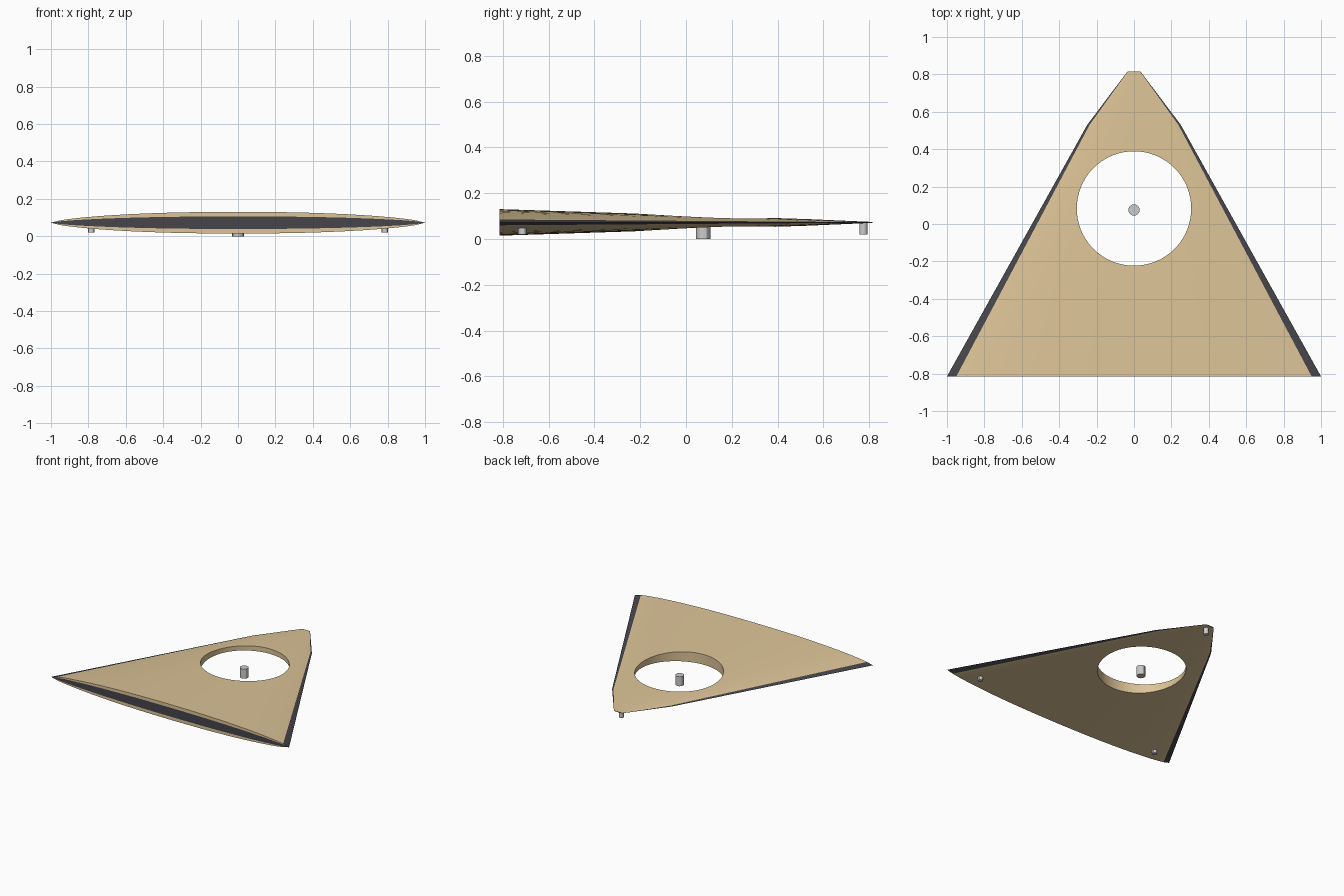
import bpy, bmesh, math

if "Cube" in bpy.data.objects:
    bpy.data.objects.remove(bpy.data.objects["Cube"])

MID = 0.0725      # height of the sharp rim
THICK = 0.058     # half thickness per unit of half width


def material(name, color):
    m = bpy.data.materials.new(name)
    m.diffuse_color = color
    m.use_nodes = True
    m.node_tree.nodes["Principled BSDF"].inputs["Base Color"].default_value = m.diffuse_color
    return m


def cylinder(name, x, y, z0, z1, r, sides):
    bpy.ops.mesh.primitive_cylinder_add(vertices=sides, radius=r, depth=z1 - z0,
                                        location=(x, y, (z0 + z1) / 2))
    o = bpy.context.object
    o.name = name
    return o


def smooth(o):
    bpy.ops.object.select_all(action='DESELECT')
    o.select_set(True)
    bpy.context.view_layer.objects.active = o
    bpy.ops.object.shade_smooth_by_angle(angle=math.radians(30))


tan = material("tan", (0.72, 0.55, 0.31, 1))
dark = material("dark_edge", (0.06, 0.06, 0.07, 1))


# Lens cross-section, scaled with the width along the wing
def bulge(u):
    return THICK * max(0.0, 1 - abs(u) ** 2.2) ** 0.68


pos = [math.sin(i / 12 * math.pi / 2) * 0.95 for i in range(13)]
us = [-1] + [-p for p in reversed(pos[1:])] + pos + [1]
n = len(us)
stations = [(-0.815, 1.0), (0.53, 0.25), (0.815, 0.035)]

bm = bmesh.new()
rings = []
for y, w in stations:
    top = [bm.verts.new((u * w, y, MID + bulge(u) * w)) for u in us]
    low = [bm.verts.new((u * w, y, MID - bulge(u) * w)) for u in us[1:-1]]
    rings.append((top, [top[0]] + low + [top[-1]]))


def face(verts, mat):
    f = bm.faces.new(list(dict.fromkeys(verts)))
    f.material_index = mat


# Upper and lower skins with dark side rims
for (t0, l0), (t1, l1) in zip(rings, rings[1:]):
    for i in range(n - 1):
        rim = 1 if i in (0, n - 2) else 0
        face([t0[i], t0[i + 1], t1[i + 1], t1[i]], rim)
        face([l0[i], l1[i], l1[i + 1], l0[i + 1]], rim)

# Nose cap
face(rings[-1][0] + rings[-1][1][-2:0:-1], 1)

# Front end: tan strips above and below a dark centre band
t, l = rings[0]
y0 = stations[0][0]
bands = []
for s in (1, -1):
    inner = [bm.verts.new((u, y0, MID + s * 0.58 * bulge(u))) for u in us[1:-1]]
    bands.append([t[0]] + inner + [t[-1]])
for i in range(n - 1):
    a, b = bands
    face([t[i], a[i], a[i + 1], t[i + 1]], 0)
    face([a[i], b[i], b[i + 1], a[i + 1]], 1)
    face([b[i], l[i], l[i + 1], b[i + 1]], 0)

bmesh.ops.recalc_face_normals(bm, faces=bm.faces)
me = bpy.data.meshes.new("wing_body")
bm.to_mesh(me)
bm.free()
me.materials.append(tan)
me.materials.append(dark)
body = bpy.data.objects.new("wing_body", me)
bpy.context.collection.objects.link(body)

# Round opening
cutter = cylinder("opening_cutter", 0, 0.083, -0.3, 0.5, 0.306, 64)
cutter.data.materials.append(tan)
cutter.hide_render = True
mod = body.modifiers.new("opening", 'BOOLEAN')
mod.operation = 'DIFFERENCE'
mod.solver = 'EXACT'
mod.object = cutter
bpy.context.view_layer.objects.active = body
bpy.ops.object.modifier_apply(modifier="opening")
bpy.data.objects.remove(cutter)
smooth(body)

# Hub post in the opening
smooth(cylinder("hub_post", 0, 0.075, 0, 0.072, 0.031, 12))

# Feet
smooth(cylinder("nose_foot", 0, 0.775, 0.02, 0.072, 0.018, 12))
for side, name in ((-1, "left_foot"), (1, "right_foot")):
    smooth(cylinder(name, side * 0.785, -0.715, 0.02, 0.06, 0.018, 12))
